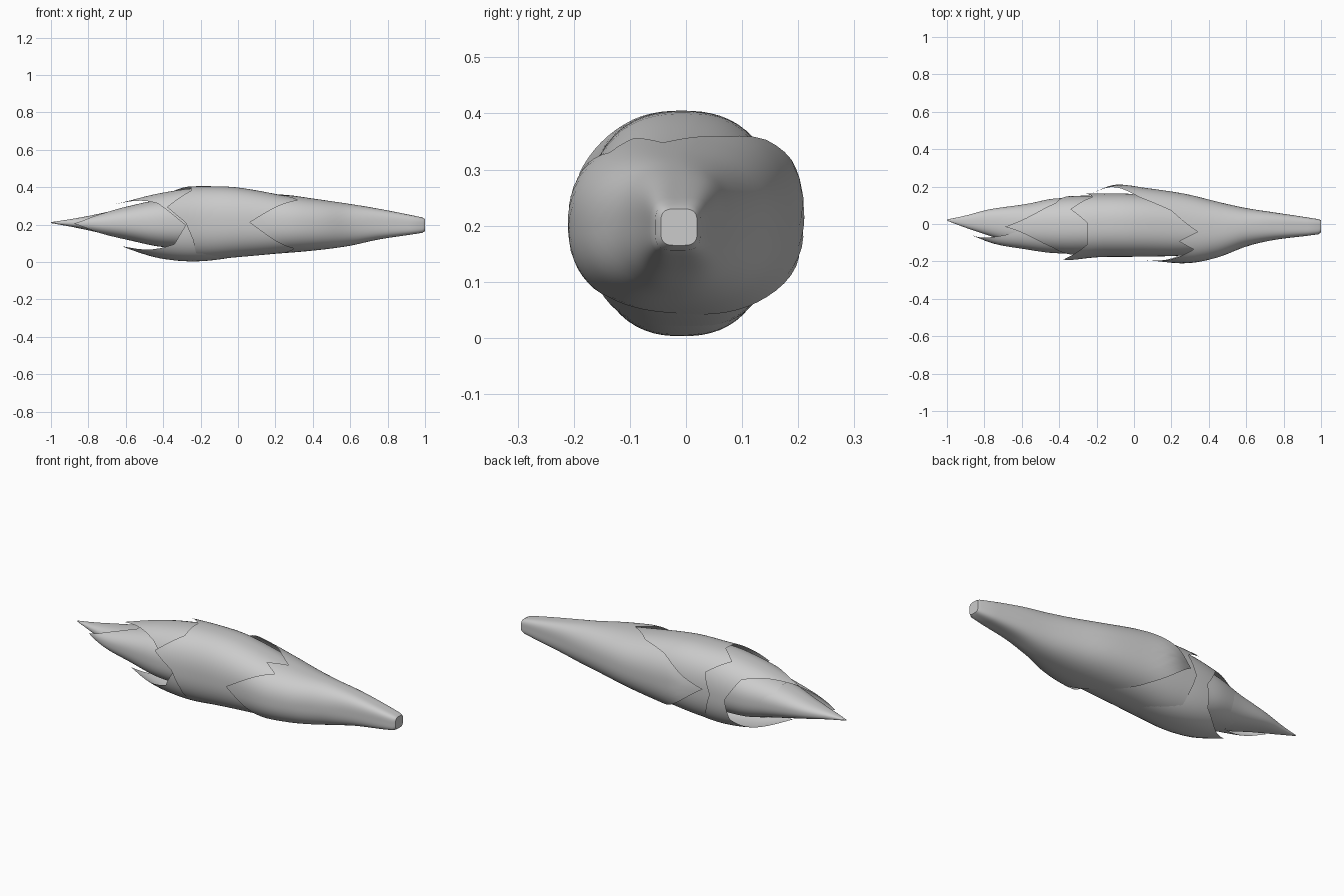
import bpy, bmesh, math

if "Cube" in bpy.data.objects:
    bpy.data.objects.remove(bpy.data.objects["Cube"])

SEG, ROWS = 72, 20

grey = bpy.data.materials.new("plain grey")
grey.diffuse_color = (0.6, 0.6, 0.6, 1)
grey.use_nodes = True
grey.node_tree.nodes["Principled BSDF"].inputs["Base Color"].default_value = grey.diffuse_color


def section(profile, x):
    """Smoothly interpolated (ymin, ymax, zmin, zmax) at x; profile ordered by falling x."""
    n = len(profile)
    x = max(min(x, profile[0][0]), profile[-1][0])
    i = next(k for k in range(n - 1) if x >= profile[k + 1][0])
    p, q = profile[i], profile[i + 1]
    a, b = profile[max(i - 1, 0)], profile[min(i + 2, n - 1)]
    h = q[0] - p[0]
    t = (x - p[0]) / h
    out = []
    for c in range(1, 5):
        m0 = (q[c] - a[c]) / (q[0] - a[0]) * h
        m1 = (b[c] - p[c]) / (b[0] - p[0]) * h
        out.append((2*t**3 - 3*t*t + 1) * p[c] + (t**3 - 2*t*t + t) * m0
                   + (3*t*t - 2*t**3) * q[c] + (t**3 - t*t) * m1)
    return out


def edge_at(edge, deg):
    """Jagged free edge: linear between (angle, x) corners, wrapping at 360."""
    pts = edge + [(edge[0][0] + 360, edge[0][1])]
    if deg < pts[0][0]:
        deg += 360
    for (a, xa), (b, xb) in zip(pts, pts[1:]):
        if a <= deg <= b:
            return xa + (xb - xa) * (deg - a) / (b - a)


def sleeve(name, profile, edge, power=2.4, cap=False):
    """Layer of scales wrapped round the long axis; angle 0 = back, 90 = top, 180 = front."""
    bm = bmesh.new()
    rings = []
    x0 = profile[0][0]
    for r in range(ROWS + 1):
        ring = []
        for s in range(SEG):
            deg = 360 * s / SEG
            x = x0 + (edge_at(edge, deg) - x0) * r / ROWS
            if cap and r == 1:
                x = profile[1][0]
            y0, y1, z0, z1 = section(profile, x)
            cy, cz = (y0 + y1) / 2, (z0 + z1) / 2
            c, d = math.cos(math.radians(deg)), math.sin(math.radians(deg))
            n = power + (1.4 * max(0, (x - 0.6) / 0.4))     # squarer near the stem
            k = (abs(c / ((y1 - y0) / 2))**n + abs(d / ((z1 - z0) / 2))**n) ** (-1 / n)
            ring.append(bm.verts.new((x, cy + k * c, cz + k * d)))
        rings.append(ring)
    for a, b in zip(rings, rings[1:]):
        for s in range(SEG):
            t = (s + 1) % SEG
            bm.faces.new((a[s], a[t], b[t], b[s]))
    if cap:
        bm.faces.new(rings[0])
    bmesh.ops.recalc_face_normals(bm, faces=bm.faces)
    if sum(f.normal.y * (f.calc_center_median().y) for f in bm.faces) < 0:
        bmesh.ops.reverse_faces(bm, faces=bm.faces)
    me = bpy.data.meshes.new(name)
    bm.to_mesh(me)
    bm.free()
    me.materials.append(grey)
    ob = bpy.data.objects.new(name, me)
    bpy.context.collection.objects.link(ob)
    bpy.context.view_layer.objects.active = ob
    ob.select_set(True)
    bpy.ops.object.shade_smooth_by_angle(angle=math.radians(40))
    ob.select_set(False)


# Outer scales with the blunt stem end
sleeve("outer_scales", [
    (1.0, -.045, .02, .165, .23), (.985, -.055, .026, .156, .238),
    (.75, -.085, .062, .12, .285), (.6, -.12, .085, .087, .31),
    (.45, -.178, .118, .066, .332), (.28, -.21, .16, .05, .357),
    (.06, -.193, .193, .035, .39), (-.1, -.19, .21, .03, .4),
    (-.22, -.18, .168, .03, .4)],
    [(5, -.22), (45, .03), (60, .2), (95, .34), (115, .24), (130, .32), (180, .06),
     (230, .3), (270, .2), (315, .02)], cap=True)

# Middle scales
sleeve("middle_scales", [
    (.55, -.12, .08, .09, .305), (.3, -.165, .125, .055, .345),
    (0, -.175, .16, .026, .398), (-.2, -.178, .163, .012, .405),
    (-.38, -.2, .158, .03, .4)],
    [(0, -.26), (35, -.22), (60, -.34), (85, -.25), (120, -.25), (155, -.38),
     (180, -.28), (210, -.24), (270, -.2), (320, -.22)])

# Long top and bottom scales
sleeve("long_scales", [
    (.1, -.14, .12, .045, .37), (-.2, -.165, .15, .004, .395),
    (-.42, -.16, .142, .02, .367), (-.62, -.125, .1, .08, .318),
    (-.7, -.11, .08, .1, .3)],
    [(0, -.34), (45, -.42), (90, -.69), (135, -.43), (180, -.28), (215, -.34),
     (250, -.62), (320, -.36)])

# Inner front scale
sleeve("inner_scale", [
    (0, -.14, .12, .07, .35), (-.4, -.157, .138, .08, .335),
    (-.6, -.132, .1, .12, .295), (-.75, -.105, .07, .15, .258),
    (-.88, -.055, .03, .185, .225)],
    [(0, -.6), (100, -.6), (140, -.76), (180, -.88), (220, -.75), (260, -.6)])

# Pointed core
sleeve("core", [
    (.1, -.12, .11, .08, .33), (-.4, -.145, .133, .085, .33),
    (-.6, -.118, .103, .122, .29), (-.78, -.06, .077, .165, .25),
    (-.9, -.02, .045, .19, .228), (-1, .018, .024, .208, .213)],
    [(0, -1), (180, -1)])
